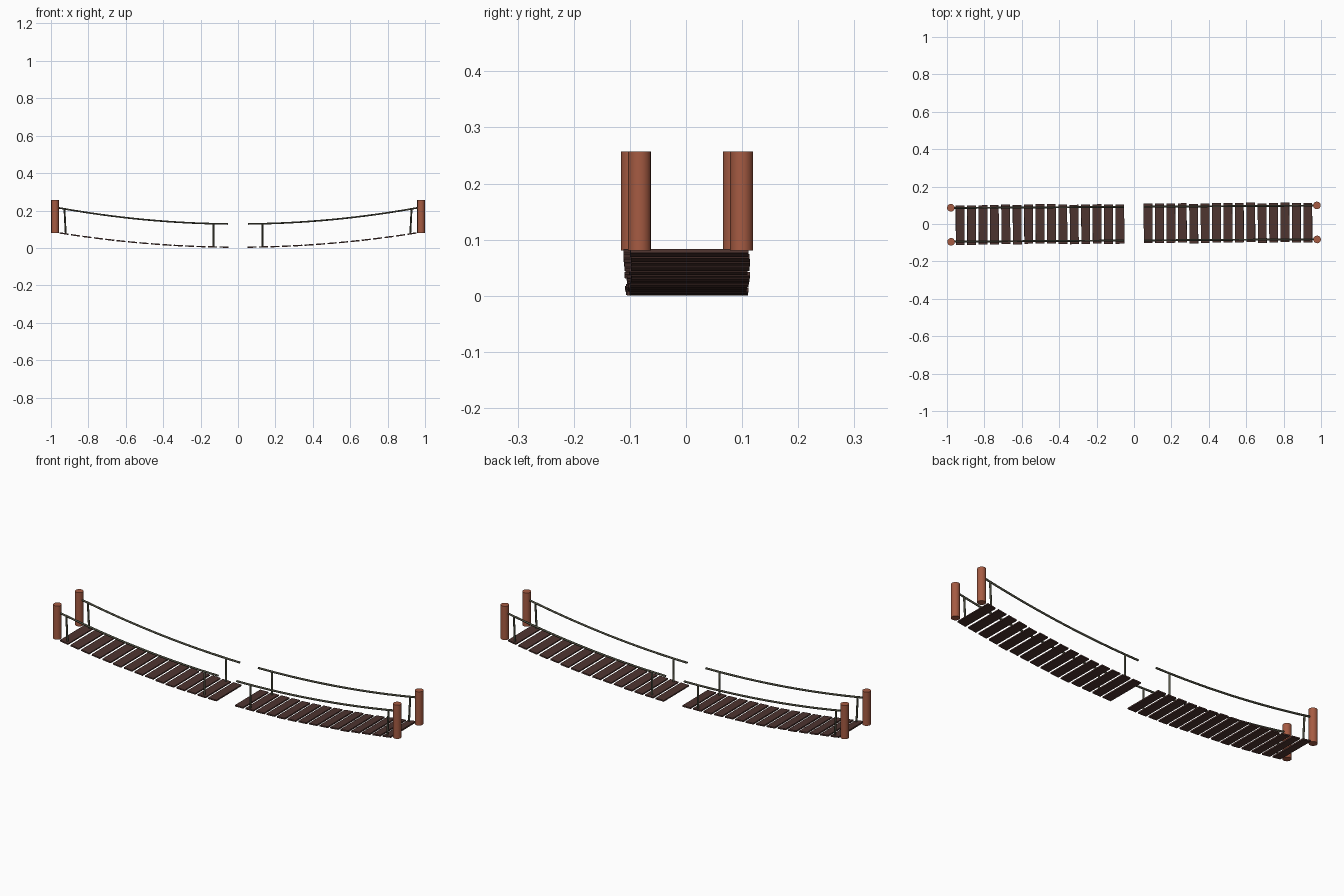
import bpy, math, random
from mathutils import Matrix, Vector

if "Cube" in bpy.data.objects:
    bpy.data.objects.remove(bpy.data.objects["Cube"])

random.seed(4)
YAW = Matrix.Rotation(0.0065, 4, 'Z')
OFFSET = Matrix.Translation((0, 0.002, 0))


def material(name, color):
    m = bpy.data.materials.new(name)
    m.diffuse_color = (*color, 1)
    m.use_nodes = True
    m.node_tree.nodes["Principled BSDF"].inputs["Base Color"].default_value = m.diffuse_color
    return m


wood = material("post_wood", (0.38, 0.105, 0.055))
plank_wood = material("plank_wood", (0.075, 0.034, 0.029))
rope_mat = material("rope", (0.09, 0.09, 0.06))


def deck_z(x):
    return 0.004 + 0.084 * x * x


def rail_z(x):
    return 0.128 + 0.094 * x * x


def finish(ob, name, mat):
    ob.name = name
    ob.data.materials.append(mat)
    bpy.context.view_layer.update()
    ob.matrix_world = OFFSET @ YAW @ ob.matrix_world
    return ob


def rope(name, points, radius):
    cu = bpy.data.curves.new(name, 'CURVE')
    cu.dimensions = '3D'
    cu.bevel_depth = radius
    cu.bevel_resolution = 1
    cu.use_fill_caps = True
    sp = cu.splines.new('POLY')
    sp.points.add(len(points) - 1)
    for p, co in zip(sp.points, points):
        p.co = (*co, 1)
    ob = bpy.data.objects.new(name, cu)
    bpy.context.collection.objects.link(ob)
    return finish(ob, name, rope_mat)


for side, s in (("left", -1), ("right", 1)):
    # deck planks following the sag
    for i in range(15):
        x = s * (0.0755 + 0.061 * i)
        bpy.ops.mesh.primitive_cube_add(size=1)
        ob = bpy.context.object
        tilt = -math.atan(2 * 0.084 * x)
        ob.matrix_world = (Matrix.Translation((x, random.uniform(-0.003, 0.003), deck_z(x)))
                           @ Matrix.Rotation(tilt, 4, 'Y')
                           @ Matrix.Diagonal((0.047, 0.211, 0.007, 1)))
        finish(ob, f"{side}_plank_{i + 1}", plank_wood)

    for row, t in (("front", -1), ("back", 1)):
        y = t * 0.09
        # end posts
        bpy.ops.mesh.primitive_cylinder_add(vertices=16, radius=0.0205, depth=0.176,
                                            location=(s * 0.9785, y * 1.01, 0.169))
        post = bpy.context.object
        bpy.ops.object.shade_smooth_by_angle(angle=math.radians(40))
        finish(post, f"{side}_{row}_post", wood)

        # sagging handrail rope
        xs = [s * (0.053 + (0.965 - 0.053) * k / 16) for k in range(17)]
        rope(f"{side}_{row}_handrail", [(x, y, rail_z(x)) for x in xs], 0.005)

        # vertical hanger ropes
        for n, (xt, xb) in enumerate(((0.132, 0.132), (0.928, 0.921))):
            rope(f"{side}_{row}_hanger_{n + 1}",
                 [(s * xb, y, deck_z(xb)), (s * xt, y, rail_z(xt))], 0.005)
